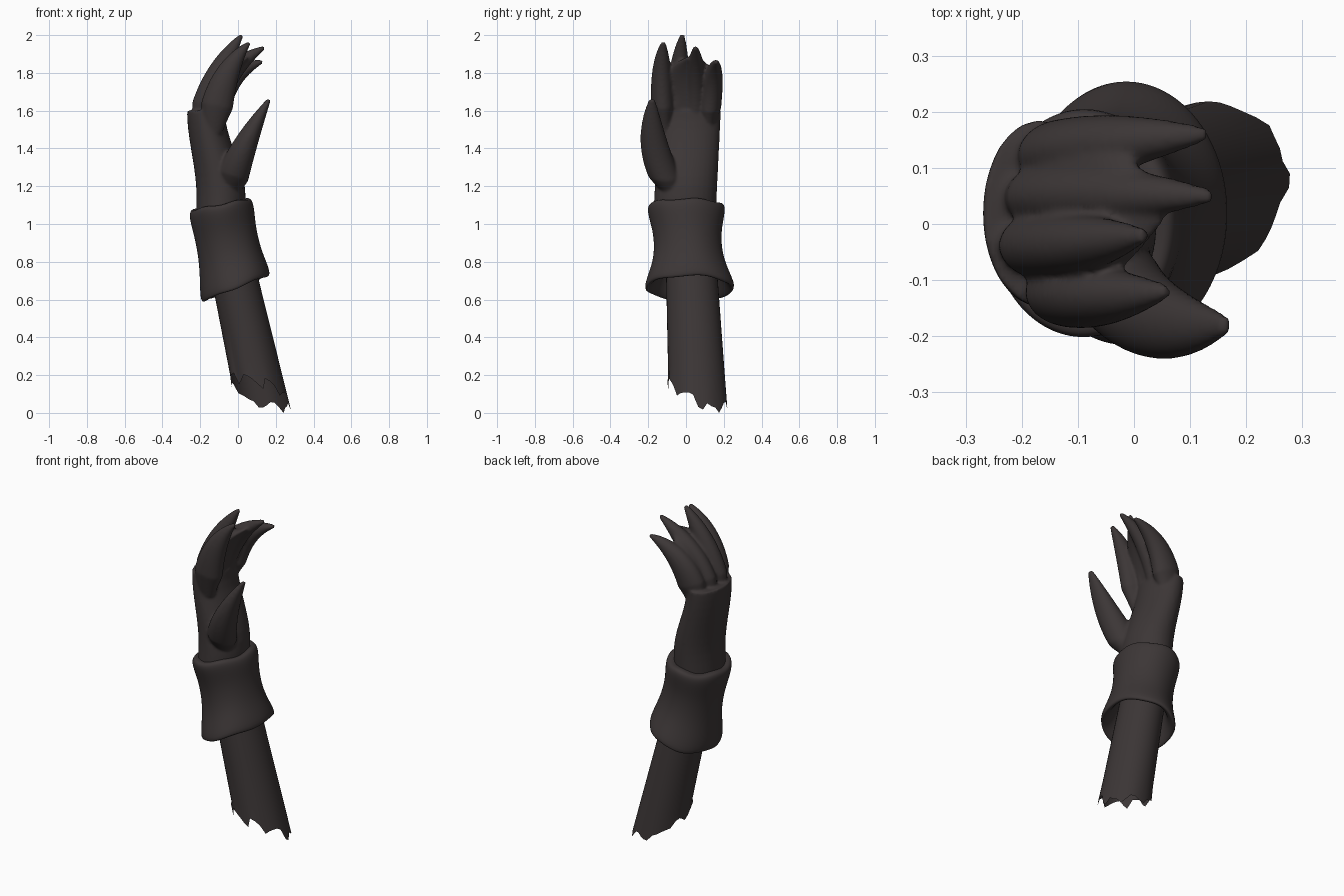
import bpy, bmesh, math, random
from mathutils import Vector

random.seed(4)
if "Cube" in bpy.data.objects:
    bpy.data.objects.remove(bpy.data.objects["Cube"])

skin = bpy.data.materials.new("dark_brown_grey")
skin.use_nodes = True
colour = (0.045, 0.037, 0.037, 1)
skin.diffuse_color = colour
shader = skin.node_tree.nodes["Principled BSDF"]
shader.inputs["Base Color"].default_value = colour
shader.inputs["Roughness"].default_value = 0.8


def add_ring(bm, centre, width, depth, tilt=0, sides=32):
    """Add an elliptical loop of vertices, tilted about the y axis."""
    across = Vector((math.cos(tilt), 0, math.sin(tilt))) * width
    along = Vector((0, depth, 0))
    angles = [math.tau * k / sides for k in range(sides)]
    return [bm.verts.new(centre + across * math.cos(a) + along * math.sin(a)) for a in angles]


def bridge(bm, rings, capped=False):
    """Join consecutive rings with quads."""
    for low, high in zip(rings, rings[1:]):
        for k in range(len(low)):
            bm.faces.new((low[k - 1], low[k], high[k], high[k - 1]))
    if capped:
        bm.faces.new(rings[0])
        bm.faces.new(rings[-1])


def finish(bm, name):
    """Turn the mesh data into a smooth shaded object."""
    bmesh.ops.recalc_face_normals(bm, faces=bm.faces)
    mesh = bpy.data.meshes.new(name)
    bm.to_mesh(mesh)
    bm.free()
    mesh.materials.append(skin)
    mesh.shade_smooth()
    part = bpy.data.objects.new(name, mesh)
    bpy.context.collection.objects.link(part)
    return part


def add_digit(bm, base, bend, tip, width_scale=1.0, depth_scale=1.0, steps=20):
    """Sweep a shape along a quadratic curve: it swells out of the palm, then tapers."""
    base, bend, tip = Vector(base), Vector(bend), Vector(tip)
    rings = []
    for i in range(steps + 1):
        t = i / steps
        start, end = base.lerp(bend, t), bend.lerp(tip, t)
        heading = end - start
        swell = min(1, 0.5 + 2 * t)
        width = width_scale * swell * (0.01 + 0.08 * (1 - t ** 2))
        depth = depth_scale * swell * (0.012 + 0.05 * (1 - t ** 3))
        tilt = -math.atan2(heading.x, heading.z)
        rings.append(add_ring(bm, start.lerp(end, t), width, depth, tilt))
    bridge(bm, rings, capped=True)


# Forearm: straight open tube
bm = bmesh.new()
elbow, wrist = Vector((0.14, 0.065, 0)), Vector((-0.07, 0.02, 0.95))
lean = (wrist - elbow) / wrist.z
rings = []
for i in range(5):
    t = i / 4
    width = 0.14 - 0.025 * t
    rings.append(add_ring(bm, elbow.lerp(wrist, t), width, width + 0.015, -lean.x, sides=40))

# Torn lower edge, sloping down to the back left
for k, vert in enumerate(rings[0]):
    offset = vert.co - elbow
    tear = random.uniform(0, 0.04) - (0.03 if k % 5 < 2 else 0)
    height = 0.1 - 0.35 * offset.x - 0.4 * offset.y + tear
    vert.co += lean * (max(height, 0) - vert.co.z)
lowest = min(rings[0], key=lambda vert: vert.co.z)
lowest.co -= lean * lowest.co.z
bridge(bm, rings)
finish(bm, "forearm")

# Cuff: waisted sleeve, open below, rolled in at both rims
bm = bmesh.new()
inner_wall = [(0.4, 0.05), (0.1, 0.045), (0, 0.025)]
outer_wall = [(h, 0) for h in (0.04, 0.3, 0.5, 0.7, 0.9)]
top_rim = [(1, 0.02), (0.98, 0.06)]
rings = []
for h, inset in inner_wall + outer_wall + top_rim:
    centre = Vector((-0.01 - 0.085 * h, 0.02 - 0.02 * h, 0.65 + 0.46 * h))
    width = 0.165 + 0.12 * (h - 0.6) ** 2 - inset
    depth = width * (1.07 + 0.17 * (2 * h - 1) ** 2)
    rings.append(add_ring(bm, centre, width, depth, 0.38 - 0.18 * h))
for ring in rings:
    for k, vert in enumerate(ring):
        vert.co.z += 0.005 * math.sin(5 * math.tau * k / len(ring))
bridge(bm, rings)
cuff = finish(bm, "cuff")
rounding = cuff.modifiers.new("rounding", "SUBSURF")
rounding.levels = rounding.render_levels = 2

# Palm: rises from the wrist and swings outward to the knuckles
bm = bmesh.new()
rings = []
for i in range(13):
    z = 1 + i / 20
    swing = min(max((z - 1.15) / 0.45, 0), 1)
    swing *= swing * (3 - 2 * swing)
    centre = Vector((-0.09 - 0.08 * swing, 0.05 * (z - 1.2), z))
    rings.append(add_ring(bm, centre, 0.13 - 0.03 * swing, 0.165))
bridge(bm, rings, capped=True)

# Web joining the lower halves of the fingers
add_digit(bm, (-0.17, 0.02, 1.5), (-0.13, 0.02, 1.78), (0.05, 0.03, 1.88),
          width_scale=0.8, depth_scale=2.7)

# Four curled fingers: base x, knuckle y and tip
fingers = {
    "index": (-0.13, -0.14, (0.06, -0.12, 1.96)),
    "middle": (-0.19, -0.045, (0.02, -0.02, 2)),
    "ring": (-0.185, 0.055, (0.14, 0.05, 1.935)),
    "little": (-0.155, 0.14, (0.13, 0.16, 1.86)),
}
for base_x, y, tip in fingers.values():
    add_digit(bm, (base_x, 0.8 * y, 1.48), (base_x / 2 - 0.045, y, 1.79), tip)

# Thumb
add_digit(bm, (-0.06, -0.05, 1.14), (-0.01, -0.2, 1.36), (0.165, -0.18, 1.66), depth_scale=1.4)

# Fuse the palm and digits into one skin
hand = finish(bm, "hand")
fuse = hand.modifiers.new("fuse", "REMESH")
fuse.mode = "VOXEL"
fuse.voxel_size = 0.008
fuse.use_smooth_shade = True
soften = hand.modifiers.new("soften", "SMOOTH")
soften.iterations = 7
